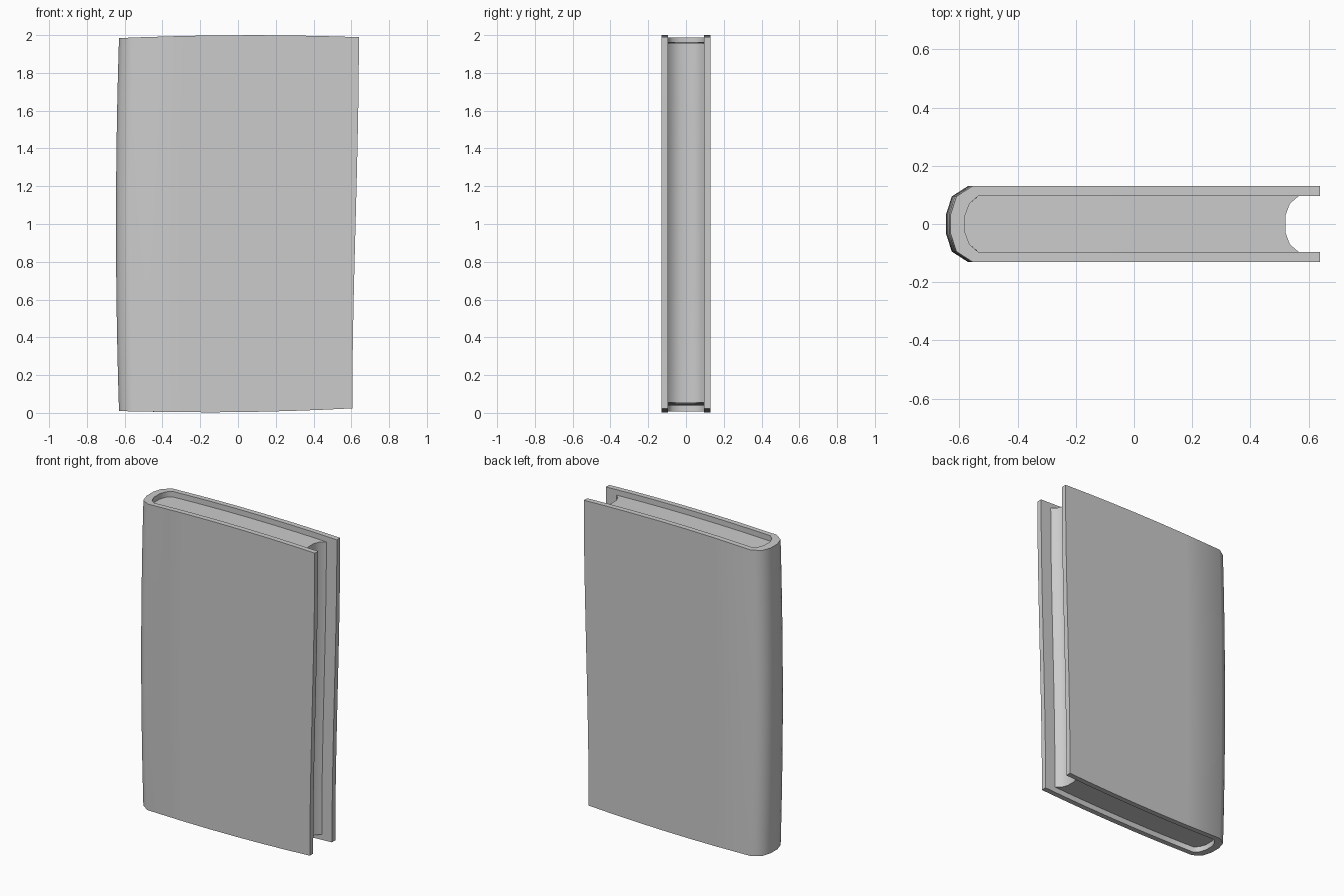
import bpy
import bmesh
from math import radians

cube = bpy.data.objects.get("Cube")
if cube:
    bpy.data.objects.remove(cube, do_unlink=True)

grey = bpy.data.materials.new("plain grey")
grey.use_nodes = True
colour = (0.6, 0.6, 0.6, 1)
grey.diffuse_color = colour
grey.node_tree.nodes["Principled BSDF"].inputs["Base Color"].default_value = colour

ROWS = 10


def warp(x, y, t, inset):
    """Slightly worn outline: bowed ends, bulging spine, leaning fore edge."""
    u = (x + 0.64) / 1.28
    bow = 4 * u * (1 - u)
    low = 0.01 + 0.014 * u - 0.013 * bow + inset
    high = 1.984 + 0.005 * u + 0.013 * bow - inset
    bulge = -0.016 * 4 * t * (1 - t) * (1 - u)
    lean = -0.035 * (1 - t * t * (3 - 2 * t)) * u
    return x + 0.01 * (1 - u) + bulge + lean, y, low + (high - low) * t


def grid_solid(name, grid, inset):
    """Raise a plan grid of (x, y) points into a closed solid."""
    bm = bmesh.new()
    n, m = len(grid), len(grid[0])
    v = [[[bm.verts.new(warp(*p, k / ROWS, inset)) for p in line] for line in grid]
         for k in range(ROWS + 1)]
    # bottom and top
    for k in (0, ROWS):
        for i in range(n - 1):
            for j in range(m - 1):
                bm.faces.new((v[k][i][j], v[k][i + 1][j], v[k][i + 1][j + 1], v[k][i][j + 1]))
    # side walls follow the rim of the grid
    rim = [(i, 0) for i in range(n)] + [(n - 1, j) for j in range(1, m)]
    rim += [(i, m - 1) for i in range(n - 2, -1, -1)] + [(0, j) for j in range(m - 2, 0, -1)]
    for k in range(ROWS):
        for (a, b), (c, d) in zip(rim, rim[1:] + rim[:1]):
            bm.faces.new((v[k][a][b], v[k][c][d], v[k + 1][c][d], v[k + 1][a][b]))
    bmesh.ops.recalc_face_normals(bm, faces=bm.faces)
    mesh = bpy.data.meshes.new(name)
    bm.to_mesh(mesh)
    bm.free()
    mesh.materials.append(grey)
    obj = bpy.data.objects.new(name, mesh)
    bpy.context.collection.objects.link(obj)
    bpy.ops.object.select_all(action="DESELECT")
    obj.select_set(True)
    bpy.context.view_layer.objects.active = obj
    bpy.ops.object.shade_smooth_by_angle(angle=radians(42))


# Cover: outer and inner outline pairs from the spine to the fore edge
half = [((-0.64, 0.035), (-0.59, 0.03)),
        ((-0.62, 0.095), (-0.575, 0.07)),
        ((-0.565, 0.13), (-0.545, 0.096))]
half += [((x, 0.13), (x, 0.096)) for x in (-0.3, -0.1, 0.1, 0.3, 0.47, 0.64)]
mirrored = [tuple((x, -y) for x, y in pair) for pair in reversed(half)]
grid_solid("cover", mirrored + half, 0)

# Page block: rounded spine side, hollow fore edge
page_half = [(0.03, -0.59, 0.52), (0.07, -0.575, 0.535), (0.0955, -0.545, 0.565)]
page_lines = [(-y, a, b) for y, a, b in reversed(page_half)] + page_half
STEPS = 6
pages = [[(a + (b - a) * s / STEPS, y) for s in range(STEPS + 1)] for y, a, b in page_lines]
grid_solid("page_block", pages, 0.035)
